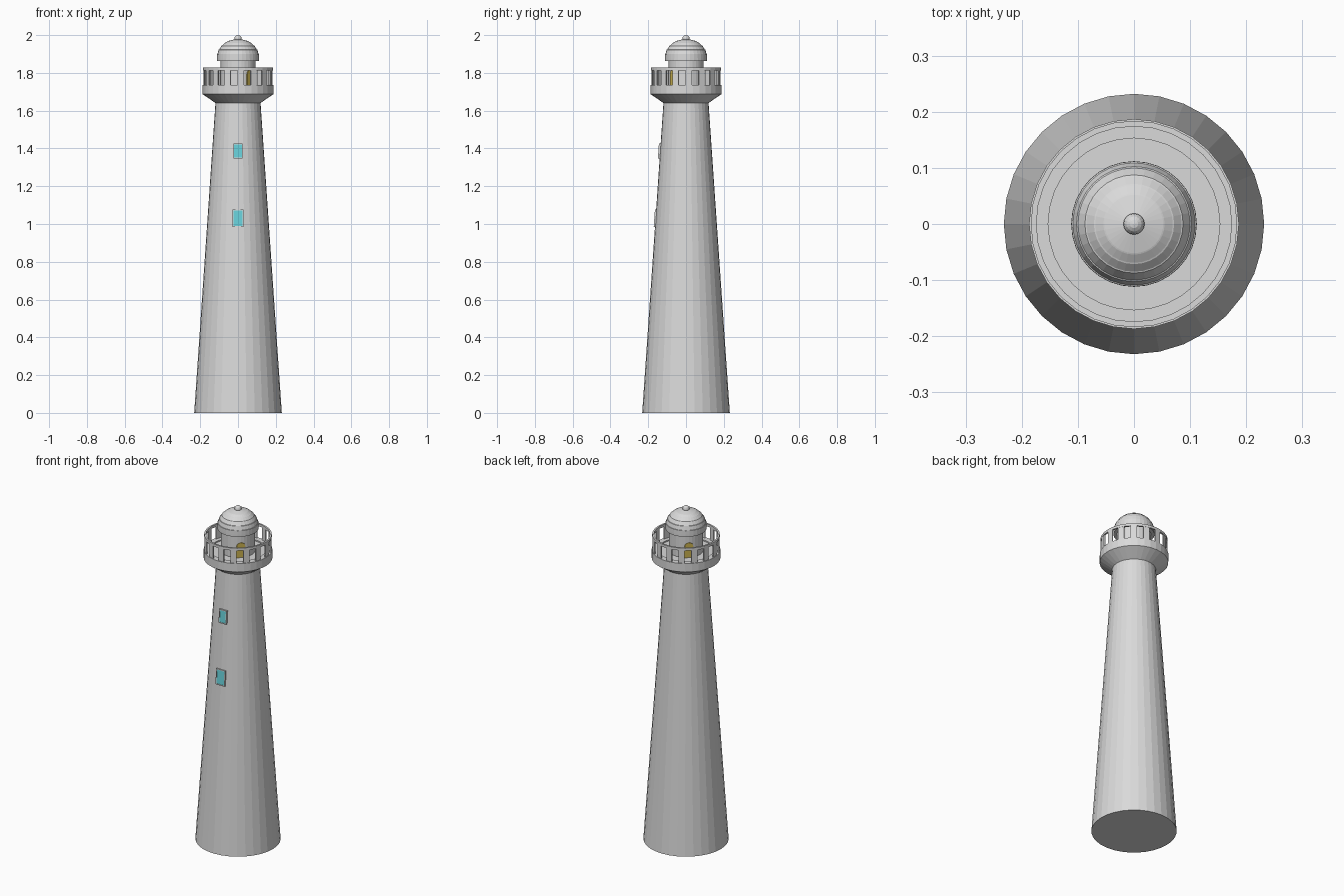
import bpy, bmesh, math
from mathutils import Matrix, Vector

if "Cube" in bpy.data.objects:
    bpy.data.objects.remove(bpy.data.objects["Cube"])


def material(name, col):
    m = bpy.data.materials.new(name)
    m.diffuse_color = (*col, 1)
    m.use_nodes = True
    m.node_tree.nodes["Principled BSDF"].inputs["Base Color"].default_value = m.diffuse_color
    return m


STONE = material("pale_grey", (0.7, 0.7, 0.7))
GLASS = material("turquoise", (0.14, 0.64, 0.70))
DOOR = material("ochre", (0.60, 0.45, 0.08))


def finish(name, bm, mat):
    bmesh.ops.recalc_face_normals(bm, faces=bm.faces[:])
    me = bpy.data.meshes.new(name)
    bm.to_mesh(me)
    bm.free()
    me.materials.append(mat)
    ob = bpy.data.objects.new(name, me)
    bpy.context.collection.objects.link(ob)
    return ob


def lathe(name, profile, mat, sides=32, closed=False):
    """Spin an (r, z) profile about z; closed makes a ring."""
    bm = bmesh.new()
    pts = [Vector((r, 0, z)) for r, z in profile]
    vs = [bm.verts.new(p) for p in pts]
    n = len(vs)
    es = [bm.edges.new((vs[i], vs[(i + 1) % n])) for i in range(n if closed else n - 1)]
    bmesh.ops.spin(bm, geom=vs + es, cent=(0, 0, 0), axis=(0, 0, 1),
                   angle=2 * math.pi, steps=sides, use_merge=True)
    bmesh.ops.remove_doubles(bm, verts=bm.verts[:], dist=1e-5)
    return finish(name, bm, mat)


def add_box(bm, size, matrix):
    bmesh.ops.create_cube(bm, size=1, matrix=matrix @ Matrix.Diagonal((*size, 1)))


# tower shaft
R0, R1, H = 0.232, 0.119, 1.645
lathe("tower", [(0, 0), (R0, 0), (R1, H), (0, H)], STONE)

# flared gallery with a recessed floor
lathe("gallery", [(0, 1.64), (0.118, 1.64), (0.187, 1.687), (0.187, 1.737),
                  (0.153, 1.737), (0.153, 1.73), (0, 1.73)], STONE)

# railing: top ring and flat slats
lathe("top_rail", [(0.184, 1.813), (0.184, 1.828), (0.174, 1.828), (0.174, 1.813)],
      STONE, closed=True)
bm = bmesh.new()
for i in range(16):
    a = math.radians(4.6 + 22.5 * i)
    add_box(bm, (0.007, 0.034, 0.092),
            Matrix.Rotation(a, 4, 'Z') @ Matrix.Translation((0.179, 0, 1.779)))
finish("railing_slats", bm, STONE)

# lantern room
lathe("lantern_room", [(0, 1.728), (0.093, 1.728), (0.093, 1.87), (0, 1.87)], STONE)

# dome built of slightly stepped tiers
prof = [(0, 1.863), (0.112, 1.863), (0.112, 1.876)]
for r in (0.109, 0.1, 0.085, 0.069, 0.052):
    z = 1.876 + 0.105 * math.sqrt(1 - (r / 0.112) ** 2)
    prof += [(r + 0.0025, z - 0.001), (r, z)]
prof += [(0.02, 1.977), (0, 1.979)]
lathe("dome", prof, STONE)

# finial ball
bm = bmesh.new()
bmesh.ops.create_uvsphere(bm, u_segments=16, v_segments=8, radius=0.019,
                          matrix=Matrix.Translation((0, 0, 1.981)))
finish("finial", bm, STONE)

# arched doors on opposite sides of the lantern room
for name, ang in (("front_door", -45), ("rear_door", 135)):
    bm = bmesh.new()
    w, z0, z1 = 0.024, 1.73, 1.795
    outline = [(-w, z0), (w, z0)] + [(w * math.cos(math.pi * k / 8), z1 + w * math.sin(math.pi * k / 8))
                                     for k in range(9)]
    face = bm.faces.new([bm.verts.new((0.088, y, z)) for y, z in outline])
    ext = bmesh.ops.extrude_face_region(bm, geom=[face])
    bmesh.ops.translate(bm, vec=(0.0075, 0, 0),
                        verts=[v for v in ext["geom"] if isinstance(v, bmesh.types.BMVert)])
    bm.transform(Matrix.Rotation(math.radians(ang), 4, 'Z'))
    finish(name, bm, DOOR)

# windows: glass plate and thin frame following the sloping front wall
tilt = Matrix.Rotation(-math.atan((R0 - R1) / H), 4, 'X')
for name, z, w, h, out in (("upper", 1.386, 0.05, 0.08, 0.004), ("lower", 1.03, 0.06, 0.092, 0.001)):
    wall = R0 - (R0 - R1) * z / H
    base = Matrix.Translation((0, -wall - out, z)) @ tilt
    bm = bmesh.new()
    add_box(bm, (w - 0.004, 0.006, h - 0.004), base)
    finish(name + "_window_glass", bm, GLASS)
    bm = bmesh.new()
    t = 0.005
    for s in (-1, 1):
        add_box(bm, (t, 0.011, h), base @ Matrix.Translation((s * (w - t) / 2, 0, 0)))
        add_box(bm, (w, 0.011, t), base @ Matrix.Translation((0, 0, s * (h - t) / 2)))
    finish(name + "_window_frame", bm, STONE)
